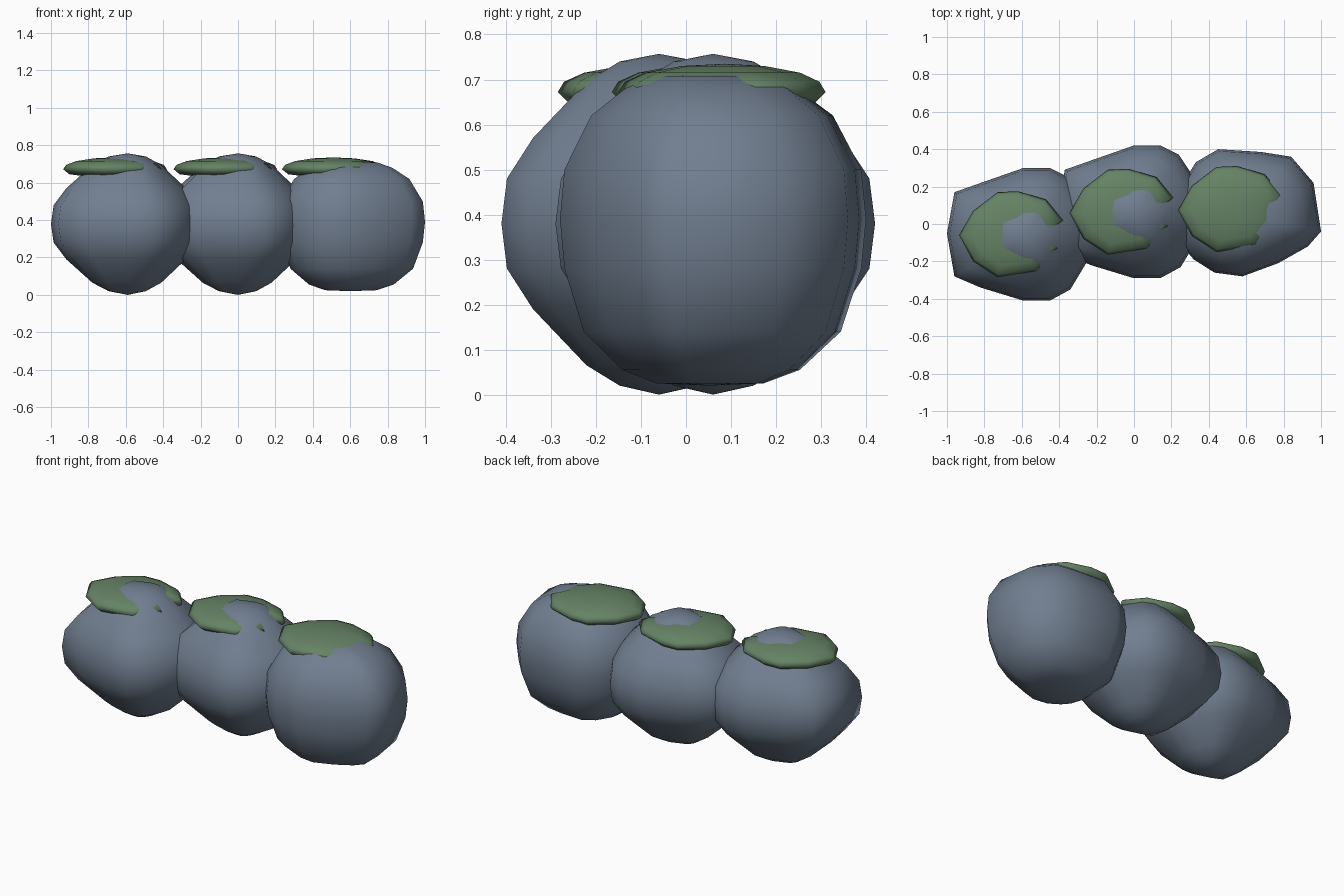
import bpy, bmesh

cube = bpy.data.objects.get("Cube")
if cube:
    bpy.data.objects.remove(cube, do_unlink=True)


def material(name, color):
    mat = bpy.data.materials.new(name)
    mat.use_nodes = True
    mat.diffuse_color = color
    mat.node_tree.nodes["Principled BSDF"].inputs["Base Color"].default_value = color
    return mat


stone = material("slate stone", (0.165, 0.21, 0.28, 1))
moss = material("moss green", (0.13, 0.225, 0.13, 1))


def blob(name, outline, rings, bottom, top, centre, mat):
    """Loft scaled copies of an outline, closed by a pole at each end."""
    bm = bmesh.new()
    loops = [[bm.verts.new((x * s, y * s, z)) for x, y in outline] for z, s in rings]
    n = len(outline)
    for low, high in zip(loops, loops[1:]):
        for i in range(n):
            j = (i + 1) % n
            bm.faces.new((low[i], low[j], high[j], high[i]))
    for loop, z in ((loops[0], bottom), (loops[-1], top)):
        pole = bm.verts.new((0, 0, z))
        for i in range(n):
            bm.faces.new((loop[i], loop[(i + 1) % n], pole))
    bmesh.ops.recalc_face_normals(bm, faces=bm.faces)
    for face in bm.faces:
        face.smooth = True
    mesh = bpy.data.meshes.new(name)
    bm.to_mesh(mesh)
    bm.free()
    mesh.materials.append(mat)
    obj = bpy.data.objects.new(name, mesh)
    obj.location = (*centre, 0)
    bpy.context.collection.objects.link(obj)


# Round boulders: the same stone used twice
round_outline = [(-.41, .01), (-.37, -.22), (-.23, -.28), (0, -.35), (.14, -.35),
                 (.25, -.29), (.34, -.14), (.39, .01), (.34, .16), (.24, .31),
                 (.14, .36), (0, .36), (-.2, .29), (-.37, .23)]
half = [(.36, .25), (.315, .46), (.19, .8), (.1, .965)]
round_rings = ([(.38 - h, s) for h, s in half] + [(.38, 1)]
               + [(.38 + h, s) for h, s in reversed(half)])
blob("right_boulder", round_outline, round_rings, 0, .757, (-.59, -.06), stone)
blob("middle_boulder", round_outline, round_rings, 0, .757, (0, .06), stone)

# Flatter boulder
flat_outline = [(.4, -.09), (.36, .17), (.24, .31), (.08, .335), (-.15, .35),
                (-.27, .28), (-.36, .13), (-.38, -.05), (-.34, -.17), (-.28, -.24),
                (-.17, -.31), (-.02, -.33), (.17, -.26), (.33, -.17)]
flat_rings = [(.025, .35), (.055, .58), (.14, .84), (.28, .97), (.39, 1),
              (.5, .97), (.62, .79), (.68, .56), (.708, .36)]
blob("left_boulder", flat_outline, flat_rings, .02, .718, (.6, .05), stone)

# Moss caps: domed pads, notched where the stone breaks through
pad_rings = [(.635, .6), (.645, .88), (.672, 1), (.695, .94), (.715, .75), (.73, .4)]
for side, notch, centre in (("right", .19, (-.66, -.05)),
                            ("middle", .19, (-.07, .07)),
                            ("left", .25, (.51, .085))):
    pad = [(-.275, -.01), (-.2, .12), (-.07, .22), (.04, .225), (.19, .18),
           (.28, .07), (notch, 0), (.25, -.08), (.14, -.2), (-.07, -.235), (-.2, -.15)]
    blob(side + "_moss_cap", pad, pad_rings, .632, .735, centre, moss)
